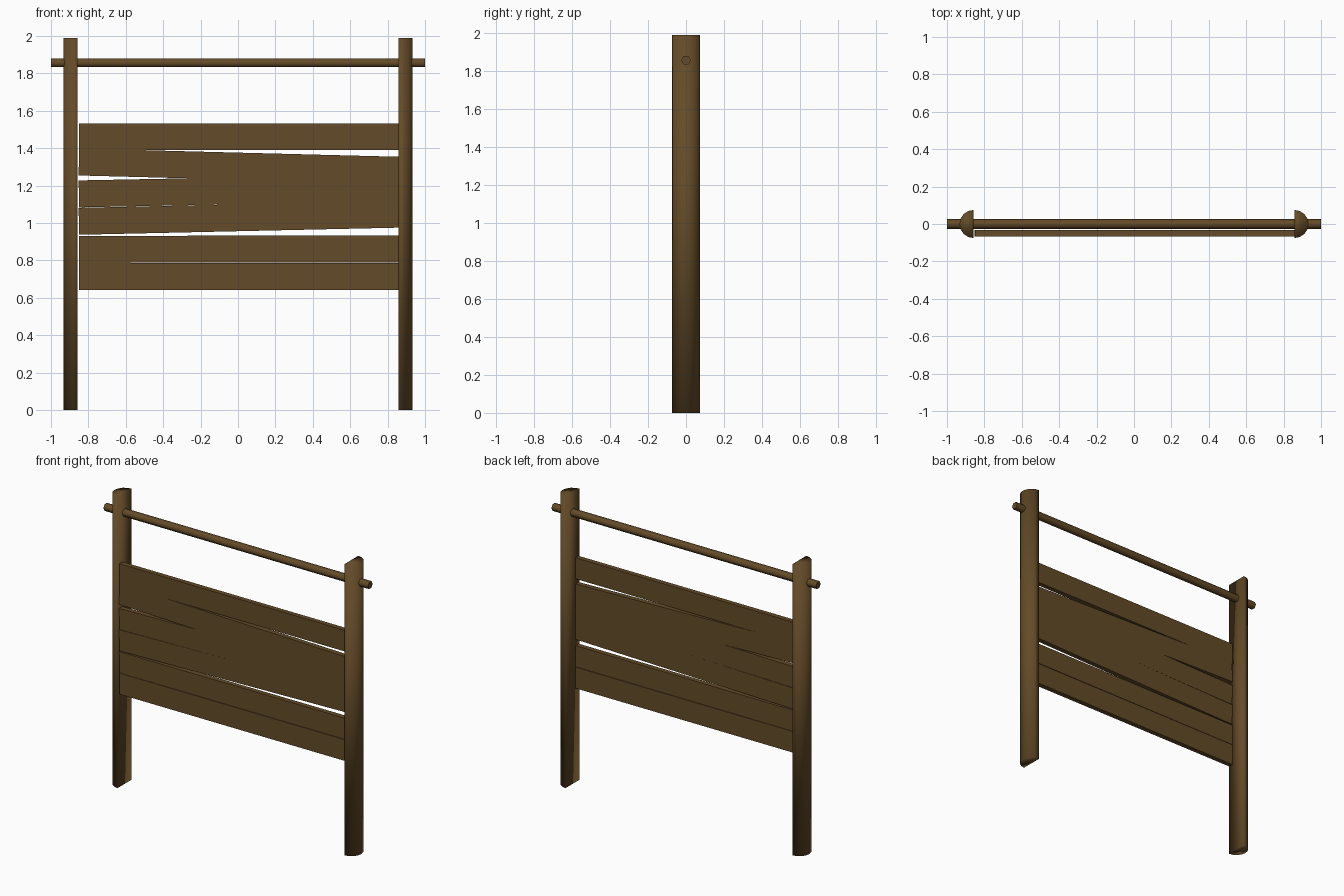
import bpy, bmesh, math
from mathutils import Matrix

if "Cube" in bpy.data.objects:
    bpy.data.objects.remove(bpy.data.objects["Cube"])

wood = bpy.data.materials.new("brown wood")
wood.diffuse_color = (0.127, 0.070, 0.021, 1)
wood.use_nodes = True
wood.node_tree.nodes["Principled BSDF"].inputs["Base Color"].default_value = wood.diffuse_color


def finish(name, bm):
    bmesh.ops.recalc_face_normals(bm, faces=bm.faces)
    me = bpy.data.meshes.new(name)
    bm.to_mesh(me)
    bm.free()
    me.materials.append(wood)
    ob = bpy.data.objects.new(name, me)
    bpy.context.collection.objects.link(ob)
    return ob


# half-round posts, flat side facing inward, fully smooth shaded
def post(name, side, r=0.075, height=1.99, flat_x=0.858, n=8):
    bm = bmesh.new()
    ring = []
    for i in range(n + 1):
        a = -math.pi / 2 + math.pi * i / n
        ring.append(bm.verts.new((side * (flat_x + r * math.cos(a)), r * math.sin(a), 0)))
    base = bm.faces.new(ring)
    up = bmesh.ops.extrude_face_region(bm, geom=[base])["geom"]
    bmesh.ops.translate(bm, vec=(0, 0, height),
                        verts=[g for g in up if isinstance(g, bmesh.types.BMVert)])
    ob = finish(name, bm)
    ob.data.shade_smooth()


post("left_post", -1)
post("right_post", 1)

# six-sided top rail with corners pointing front and back
bm = bmesh.new()
bmesh.ops.create_cone(bm, cap_ends=True, segments=6, radius1=0.026, radius2=0.026, depth=2)
bmesh.ops.rotate(bm, verts=bm.verts, matrix=Matrix.Rotation(math.pi / 2, 3, 'Y'))
if max(v.co.y for v in bm.verts) < 0.025:
    bmesh.ops.rotate(bm, verts=bm.verts, matrix=Matrix.Rotation(math.pi / 6, 3, 'X'))
bmesh.ops.translate(bm, verts=bm.verts, vec=(0, 0, 1.856))
rail = finish("top_rail", bm)
for p in rail.data.polygons:
    p.use_smooth = len(p.vertices) == 4

# uneven planks: (centre height, rise over the full length)
planks = [(0.713, 0.0), (0.860, 0.002), (1.028, 0.038),
          (1.172, 0.033), (1.304, -0.044), (1.461, 0.0)]
length = 1.71
for i, (z, rise) in enumerate(planks):
    bm = bmesh.new()
    bmesh.ops.create_cube(bm, size=1)
    bmesh.ops.scale(bm, verts=bm.verts, vec=(length, 0.034, 0.144))
    bmesh.ops.rotate(bm, verts=bm.verts,
                     matrix=Matrix.Rotation(-math.atan2(rise, length), 3, 'Y'))
    bmesh.ops.translate(bm, verts=bm.verts, vec=(0.004, -0.050, z))
    finish(f"plank_{i + 1}", bm)
